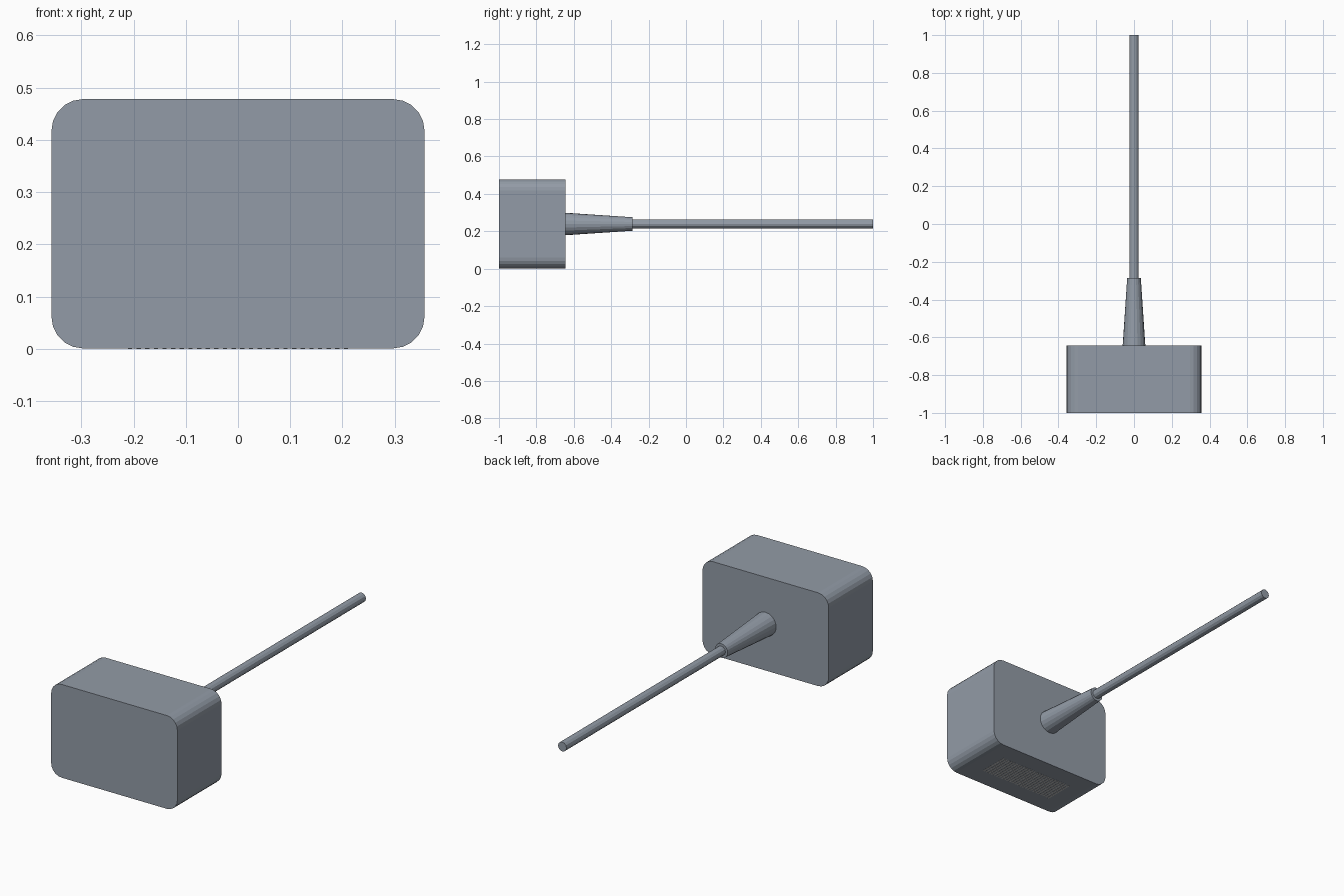
import bpy, bmesh, math
from mathutils import Matrix

if "Cube" in bpy.data.objects:
    bpy.data.objects.remove(bpy.data.objects["Cube"])

AXIS_Z = 0.239


def material(name, rgb):
    mat = bpy.data.materials.new(name)
    mat.diffuse_color = (*rgb, 1)
    mat.use_nodes = True
    mat.node_tree.nodes["Principled BSDF"].inputs["Base Color"].default_value = mat.diffuse_color
    return mat


SLATE = material("slate_plastic", (0.29, 0.33, 0.385))
PALE = material("pale_print", (0.8, 0.8, 0.8))


def finish(name, bm, mat):
    bmesh.ops.recalc_face_normals(bm, faces=bm.faces)
    mesh = bpy.data.meshes.new(name)
    bm.to_mesh(mesh)
    bm.free()
    mesh.materials.append(mat)
    obj = bpy.data.objects.new(name, mesh)
    bpy.context.collection.objects.link(obj)
    return obj


def tapered_rod(name, y0, y1, r0, r1, sides):
    """Capped round bar along +y."""
    bm = bmesh.new()
    place = (Matrix.Translation((0, (y0 + y1) / 2, AXIS_Z))
             @ Matrix.Rotation(-math.pi / 2, 4, 'X'))
    bmesh.ops.create_cone(bm, cap_ends=True, segments=sides, radius1=r0,
                          radius2=r1, depth=y1 - y0, matrix=place)
    return finish(name, bm, SLATE)


def rounded_block(name, half_w, z0, z1, y0, y1, r, steps):
    """Rounded rectangle in xz, extruded along y."""
    bm = bmesh.new()
    verts = []
    corners = [(1, z1 - r), (-1, z1 - r), (-1, z0 + r), (1, z0 + r)]
    for i, (sx, cz) in enumerate(corners):
        for k in range(steps + 1):
            a = math.pi / 2 * (i + k / steps)
            verts.append(bm.verts.new((sx * (half_w - r) + r * math.cos(a),
                                       y0, cz + r * math.sin(a))))
    face = bm.faces.new(verts)
    out = bmesh.ops.extrude_face_region(bm, geom=[face], use_keep_orig=True)
    moved = [v for v in out["geom"] if isinstance(v, bmesh.types.BMVert)]
    bmesh.ops.translate(bm, verts=moved, vec=(0, y1 - y0, 0))
    return finish(name, bm, SLATE)


# Plug housing
rounded_block("housing", 0.357, 0.001, 0.478, -1.0, -0.643, 0.06, 5)

# Strain relief sleeve and cable
tapered_rod("strain_relief", -0.643, -0.285, 0.06, 0.036, 20)
tapered_rod("cable", -0.29, 1.0, 0.024, 0.024, 12)

# Fine pale ribs under the housing
bm = bmesh.new()
count, span = 26, 0.43
pitch = span / count
for i in range(count):
    x = -span / 2 + pitch * (i + 0.5)
    bmesh.ops.create_cube(bm, size=1, matrix=Matrix.Translation((x, -0.8215, 0.001))
                          @ Matrix.Diagonal((pitch * 0.5, 0.16, 0.002, 1)))
finish("underside_ribs", bm, PALE)
